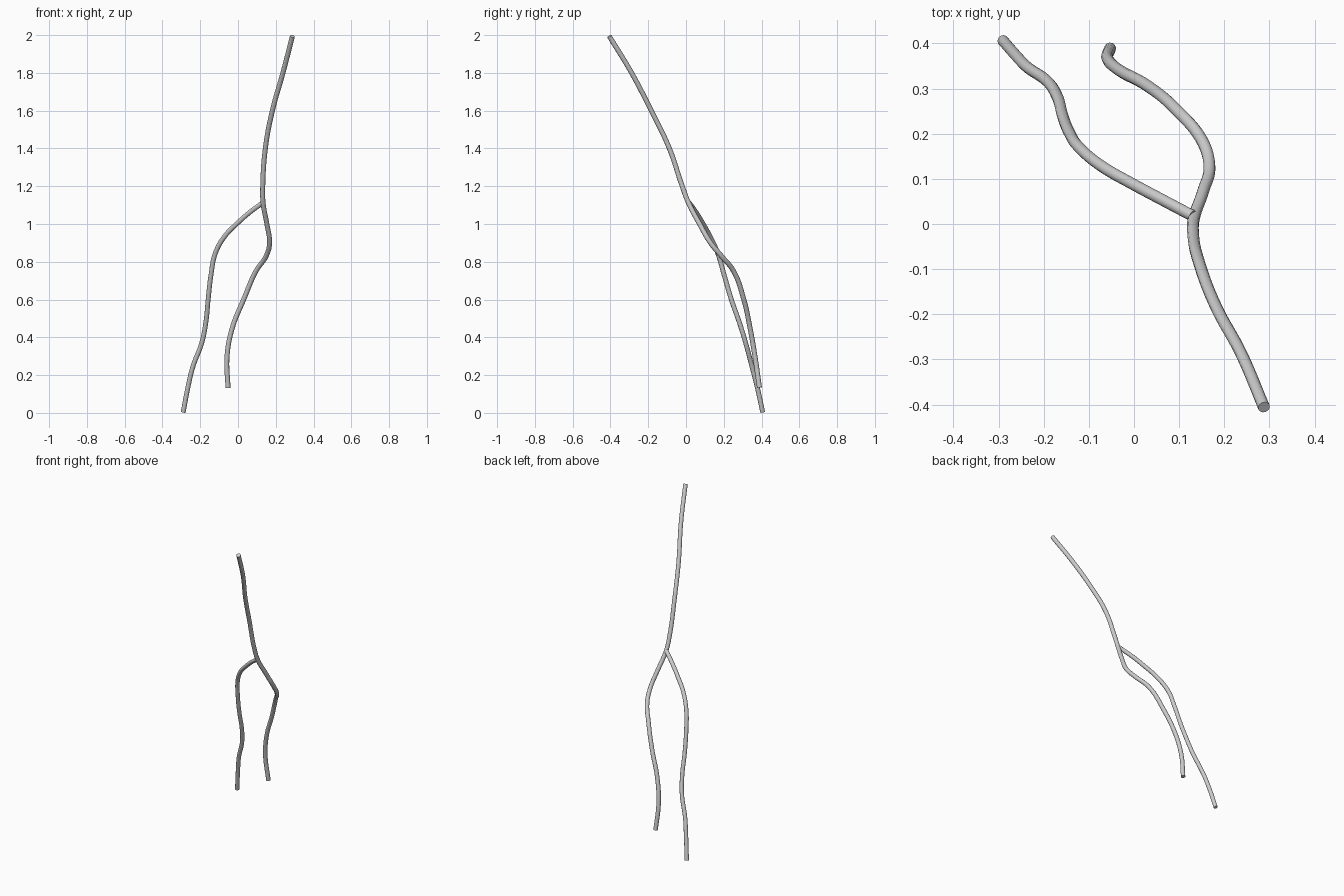
import bpy
import math

if "Cube" in bpy.data.objects:
    bpy.data.objects.remove(bpy.data.objects["Cube"])


def tube(name, points, radius):
    """Smooth round tube with capped ends running through the points."""
    curve = bpy.data.curves.new(name, 'CURVE')
    curve.dimensions = '3D'
    curve.bevel_depth = radius
    curve.bevel_resolution = 4
    curve.resolution_u = 8
    curve.use_fill_caps = True
    spline = curve.splines.new('BEZIER')
    spline.bezier_points.add(len(points) - 1)
    for bp, co in zip(spline.bezier_points, points):
        bp.co = co
        bp.handle_left_type = bp.handle_right_type = 'AUTO'
    obj = bpy.data.objects.new(name, curve)
    bpy.context.collection.objects.link(obj)
    bpy.ops.object.select_all(action='DESELECT')
    obj.select_set(True)
    bpy.context.view_layer.objects.active = obj
    bpy.ops.object.convert(target='MESH')
    bpy.ops.object.shade_smooth_by_angle(angle=math.radians(60))
    return bpy.context.object


# Main stem, from the top end down through the right fork
tube("main_stem", [
    (0.288, -0.406, 1.994), (0.238, -0.288, 1.80), (0.182, -0.184, 1.60),
    (0.145, -0.088, 1.40), (0.131, -0.020, 1.20), (0.133, 0.014, 1.11),
    (0.153, 0.072, 1.00), (0.167, 0.130, 0.90), (0.149, 0.188, 0.83),
    (0.095, 0.252, 0.75), (0.030, 0.306, 0.60), (-0.030, 0.339, 0.45),
    (-0.058, 0.365, 0.30), (-0.053, 0.389, 0.133)], 0.0132)

# Side branch, leaving the stem at the fork and reaching the floor
tube("side_branch", [
    (0.130, 0.018, 1.112), (0.060, 0.055, 1.06), (0.0, 0.087, 1.007),
    (-0.070, 0.127, 0.935), (-0.120, 0.168, 0.845), (-0.143, 0.202, 0.73),
    (-0.158, 0.240, 0.60), (-0.170, 0.282, 0.48), (-0.192, 0.316, 0.37),
    (-0.237, 0.348, 0.25), (-0.262, 0.374, 0.15), (-0.290, 0.406, 0.004)],
    0.0127)
